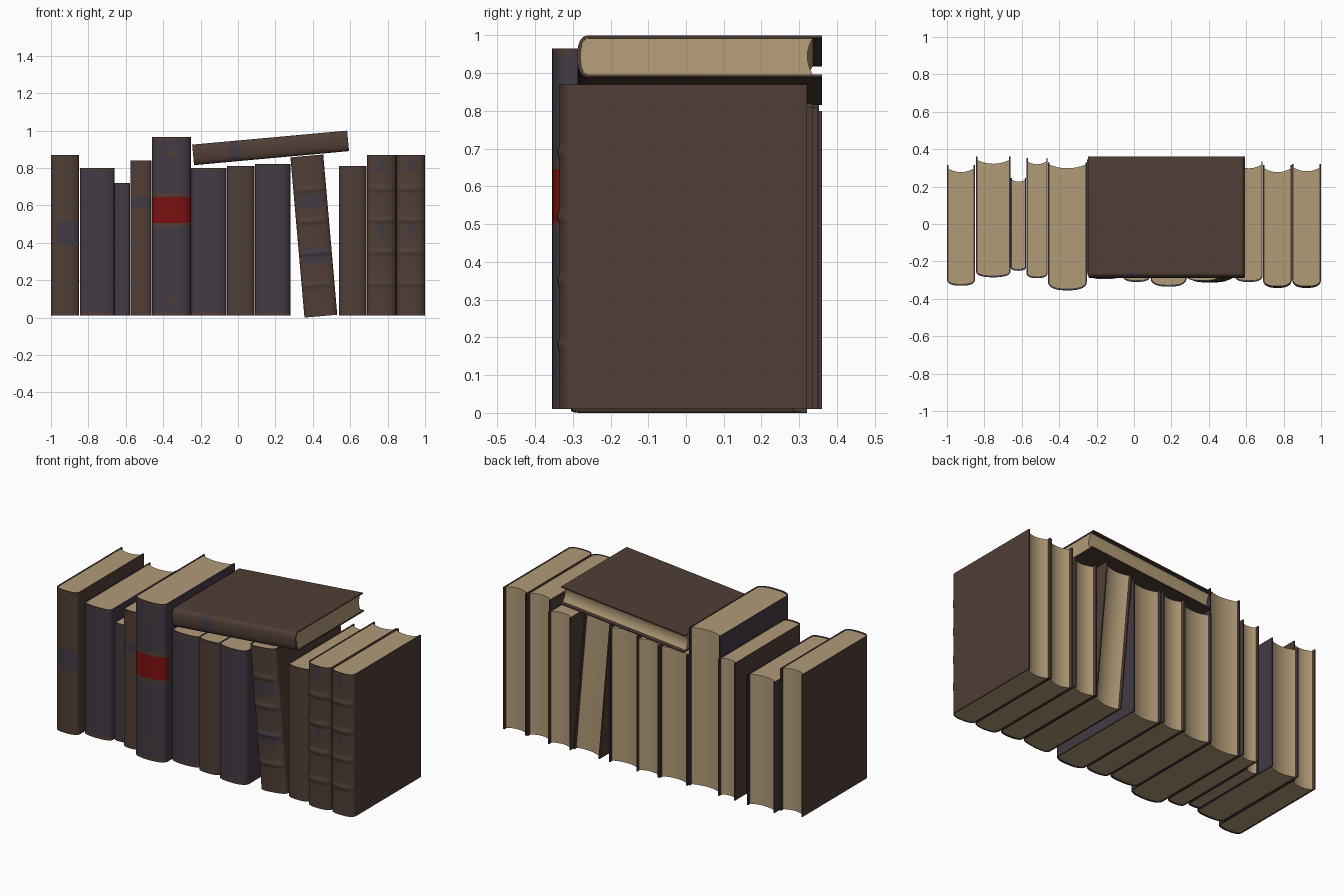
import bpy, bmesh, math
from mathutils import Matrix, Vector

if "Cube" in bpy.data.objects:
    bpy.data.objects.remove(bpy.data.objects["Cube"])


def material(name, rgb):
    m = bpy.data.materials.new(name)
    m.diffuse_color = (*rgb, 1)
    m.use_nodes = True
    m.node_tree.nodes["Principled BSDF"].inputs["Base Color"].default_value = m.diffuse_color
    return m


BROWN, PURPLE, RED, PAPER = 0, 1, 2, 3
MATS = [material("brown leather", (0.080, 0.048, 0.036)),
        material("dusky purple leather", (0.055, 0.043, 0.058)),
        material("red label", (0.20, 0.005, 0.005)),
        material("aged paper", (0.44, 0.325, 0.185))]
SEG = 24      # segments around the spine
T = 0.007     # cover board thickness


def spine_curve(w, y_side, bulge):
    """Rounded spine from +x to -x, as (x, y) points."""
    pts = []
    for i in range(SEG + 1):
        a = math.pi * i / SEG
        c, s = math.cos(a), max(math.sin(a), 0.0)
        x = math.copysign(abs(c) ** 0.8, c) * w / 2
        pts.append((x, y_side - bulge * s ** 0.8))
    return pts


def finish(name, bm, matrix):
    bmesh.ops.recalc_face_normals(bm, faces=bm.faces[:])
    me = bpy.data.meshes.new(name)
    bm.to_mesh(me)
    bm.free()
    for m in MATS:
        me.materials.append(m)
    for p in me.polygons:
        p.use_smooth = True
    me.set_sharp_from_angle(angle=math.radians(35))
    ob = bpy.data.objects.new(name, me)
    bpy.context.scene.collection.objects.link(ob)
    ob.matrix_world = matrix


def book(name, w, h, yf, yb, colour, matrix, bulge=0.035, recess=0.018,
         bands=(), spots=(), ridges=()):
    """bands: (z0, z1, colour); spots: (z, half height, x, half width, colour, power)."""
    y_side = yf + bulge
    levels = {0.0, h}
    for b in bands:
        levels |= {b[0], b[1]}
    for s in spots:
        levels |= {s[0] - s[1], s[0] + s[1]}
        levels |= {s[0] + s[1] * k / 5 for k in range(-4, 5)}
    for r in ridges:
        levels |= {r + k * 0.008 for k in range(-4, 5)}
    levels = sorted({round(min(max(z, 0), h), 4) for z in levels})

    # cover: open shell with rounded spine
    bm = bmesh.new()
    rows = []
    for z in levels:
        raised = sum(0.007 * math.exp(-((z - r) / 0.014) ** 2) for r in ridges)
        out = [(w / 2, yb)] + spine_curve(w, y_side, bulge + raised - (0.005 if ridges else 0)) + [(-w / 2, yb)]
        wi = w - 2 * T
        inn = [(wi / 2, yb)] + spine_curve(wi, y_side, bulge - T - 0.003) + [(-wi / 2, yb)]
        rows.append(([bm.verts.new((x, y, z)) for x, y in out],
                     [bm.verts.new((x, y, z)) for x, y in inn]))
    n = SEG + 3
    for (o0, i0), (o1, i1) in zip(rows, rows[1:]):
        for k in range(n - 1):
            f = bm.faces.new((o0[k], o0[k + 1], o1[k + 1], o1[k]))
            c = f.calc_center_median()
            f.material_index = colour
            bm.faces.new((i0[k], i1[k], i1[k + 1], i0[k + 1])).material_index = colour
            if 0 < k < n - 2:      # painted bands and labels on the spine
                for z0, z1, col in bands:
                    if z0 < c.z < z1:
                        f.material_index = col
                for sz, hz, sx, hx, col, p in spots:
                    if abs((c.z - sz) / hz) ** p + abs((c.x - sx) / hx) ** p < 1:
                        f.material_index = col
        for k in (0, n - 1):
            bm.faces.new((o0[k], o1[k], i1[k], i0[k])).material_index = colour
    for o, i in (rows[0], rows[-1]):
        for k in range(n - 1):
            bm.faces.new((o[k], o[k + 1], i[k + 1], i[k])).material_index = colour
    finish(name + "_cover", bm, matrix)

    # page block: rounded front, hollow fore edge
    bm = bmesh.new()
    wi = w - 2 * T + 0.001
    front = spine_curve(wi, y_side, bulge - T - 0.002)
    hollow = min(0.02, w * 0.13)
    back = [(x, yb - recess - hollow * (1 - (2 * x / wi) ** 2)) for x, _ in front]
    rings = [[[bm.verts.new((x, y, z)) for x, y in side] for side in (front, back)]
             for z in (0.003, h - 0.003)]
    (f0, b0), (f1, b1) = rings
    for k in range(SEG):
        bm.faces.new((f0[k], f0[k + 1], f1[k + 1], f1[k]))
        bm.faces.new((b0[k], b1[k], b1[k + 1], b0[k + 1]))
        bm.faces.new((f0[k], b0[k], b0[k + 1], f0[k + 1]))
        bm.faces.new((f1[k], f1[k + 1], b1[k + 1], b1[k]))
    for k in (0, SEG):
        bm.faces.new((f0[k], f1[k], b1[k], b0[k]))
    for f in bm.faces:
        f.material_index = PAPER
    finish(name + "_pages", bm, matrix)


def upright(name, x0, x1, top, yf, yb, colour, **kw):
    book(name, x1 - x0, top - 0.01, yf, yb, colour,
         Matrix.Translation(((x0 + x1) / 2, 0, 0.01)), **kw)


def edges(h):
    """Thin brown trim at the foot and head of a purple spine."""
    return ((0, 0.02, BROWN), (h - 0.022, h - 0.01, BROWN))


drops = [(0.455, 0.05, 0, 0.021, PURPLE, 1.5), (0.81, 0.045, 0, 0.021, PURPLE, 1.5)]
cords = (0.17, 0.34, 0.51, 0.68)

# upright books, left to right
upright("book_01", -1.0, -0.85, 0.87, -0.33, 0.315, BROWN,
        spots=[(0.445, 0.065, 0.012, 0.055, PURPLE, 5)])
upright("book_02", -0.845, -0.66, 0.80, -0.285, 0.36, PURPLE, bands=edges(0.80))
upright("book_03", -0.66, -0.577, 0.72, -0.25, 0.245, PURPLE, bulge=0.02, recess=0.008)
upright("book_04", -0.575, -0.462, 0.84, -0.29, 0.352, BROWN, bulge=0.03,
        bands=[(0.58, 0.635, PURPLE)])
upright("book_05", -0.46, -0.252, 0.965, -0.355, 0.33, PURPLE, bulge=0.05, recess=0.012,
        bands=[(0, 0.018, BROWN), (0.475, 0.495, BROWN), (0.495, 0.635, RED),
               (0.635, 0.657, BROWN), (0.94, 0.955, BROWN)],
        spots=[(0.09, 0.022, 0, 0.02, BROWN, 1.5), (0.87, 0.022, 0, 0.02, BROWN, 1.5)])
upright("book_06", -0.25, -0.062, 0.80, -0.295, 0.345, PURPLE, bands=edges(0.80))
upright("book_07", -0.06, 0.088, 0.81, -0.31, 0.35, BROWN)
upright("book_08", 0.09, 0.28, 0.82, -0.335, 0.335, PURPLE, bulge=0.045,
        bands=[(0, 0.015, BROWN)])
upright("book_10", 0.54, 0.688, 0.81, -0.31, 0.335, BROWN)
upright("book_11", 0.69, 0.844, 0.87, -0.34, 0.315, BROWN, bulge=0.045,
        spots=drops, ridges=cords)
upright("book_12", 0.846, 1.0, 0.87, -0.34, 0.32, BROWN, bulge=0.045,
        spots=drops, ridges=cords)

# leaning book
book("leaning_book", 0.176, 0.86, -0.31, 0.32, BROWN,
     Matrix.Translation((0.443, 0, 0.0077)) @ Matrix.Rotation(math.radians(-5), 4, 'Y'),
     spots=[(0.325, 0.045, 0, 0.07, PURPLE, 2.5), (0.615, 0.04, 0, 0.07, PURPLE, 2.5)],
     ridges=cords)

# book lying across the top
book("lying_book", 0.11, 0.832, -0.288, 0.36, BROWN,
     Matrix.Translation((-0.24, 0, 0.87)) @ Matrix.Rotation(math.radians(84.83), 4, 'Y'),
     bulge=0.03, recess=0.024, spots=[(0.225, 0.027, 0, 0.056, PURPLE, 4)])
